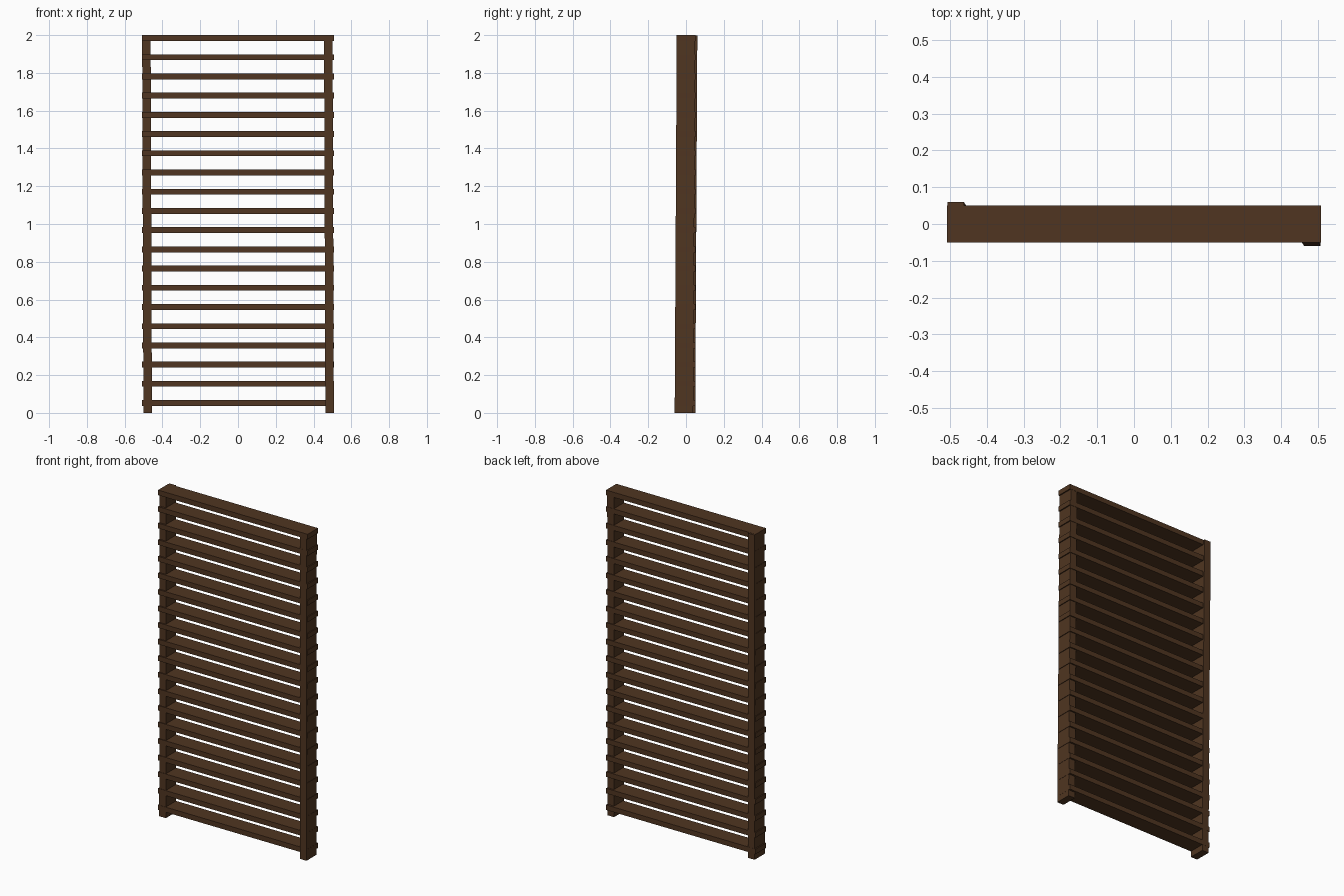
import bpy
import bmesh
from mathutils import Vector

if "Cube" in bpy.data.objects:
    bpy.data.objects.remove(bpy.data.objects["Cube"])

wood = bpy.data.materials.new("dark_wood")
wood.diffuse_color = (0.08, 0.036, 0.015, 1)
wood.use_nodes = True
wood.node_tree.nodes["Principled BSDF"].inputs["Base Color"].default_value = wood.diffuse_color


def beam(name, start, end, size):
    """Four-sided beam swept along z from start to end; size = (x, y) section."""
    bm = bmesh.new()
    bmesh.ops.create_cube(bm, size=1)
    start, end = Vector(start), Vector(end)
    for v in bm.verts:
        x, y, t = v.co.x, v.co.y, v.co.z + 0.5
        v.co = start.lerp(end, t) + Vector((x * size[0], y * size[1], 0))
    mesh = bpy.data.meshes.new(name)
    bm.to_mesh(mesh)
    bm.free()
    mesh.materials.append(wood)
    obj = bpy.data.objects.new(name, mesh)
    bpy.context.collection.objects.link(obj)
    return obj


# Side posts, each leaning very slightly
beam("left_post", (-0.478, 0.0, 0), (-0.485, 0.011, 1.999), (0.045, 0.098))
beam("right_post", (0.485, -0.011, 0), (0.478, 0.0, 1.999), (0.045, 0.098))

# Horizontal slats, evenly stacked and just poking through the posts
count, thick, top = 20, 0.031, 2.0
step = 0.1017
for i in range(count):
    z = top - i * step
    beam(f"slat_{i + 1}", (0, 0, z - thick), (0, 0, z), (1.016, 0.1))
